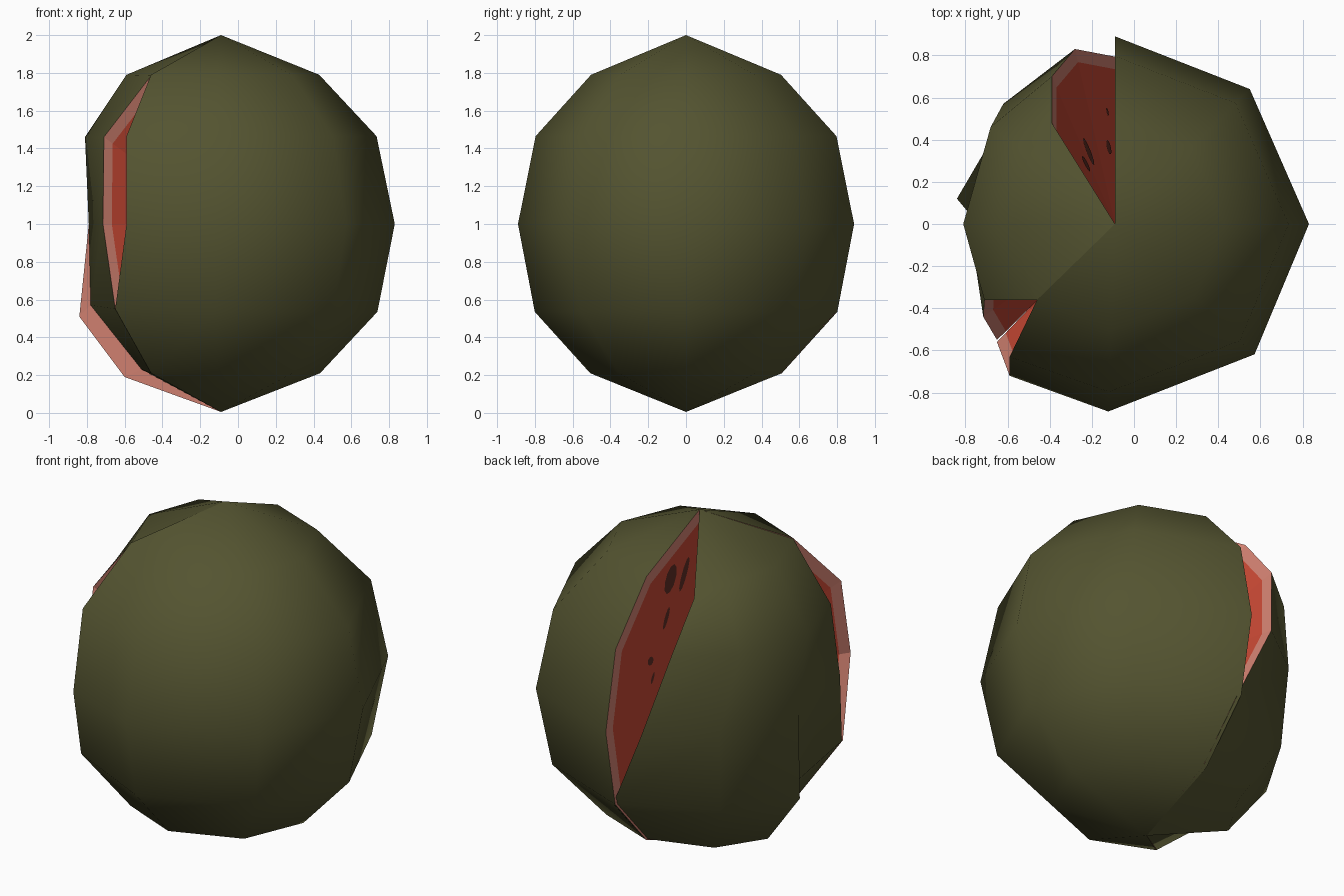
import bpy, bmesh, math
from mathutils import Vector

if "Cube" in bpy.data.objects:
    bpy.data.objects.remove(bpy.data.objects["Cube"])

def material(name, rgb):
    m = bpy.data.materials.new(name)
    m.diffuse_color = (*rgb, 1)
    m.use_nodes = True
    m.node_tree.nodes["Principled BSDF"].inputs["Base Color"].default_value = m.diffuse_color
    return m

MATS = [material("green skin", (0.088, 0.088, 0.03)),
        material("pink rind", (0.64, 0.22, 0.165)),
        material("red flesh", (0.58, 0.065, 0.034)),
        material("dark seed", (0.115, 0.028, 0.018))]

C = Vector((-0.09, 0, 1.0))           # heart of the fruit
TOP, BOTTOM = Vector((-0.09, 0, 2.0)), Vector((-0.09, 0, 0.005))
RINGS = [(0.565, 1.79), (0.895, 1.465), (1.0, 1.0), (0.9, 0.535), (0.57, 0.21)]


def meridian(deg):
    a = math.radians(deg)
    return [Vector((C.x + 0.92 * r * math.cos(a), 0.89 * r * math.sin(a), z)) for r, z in RINGS]


def column(*pts):
    return [Vector(p) for p in pts]


def melon_part(name, columns, cuts, rind_strip=None):
    """Skin through the columns; each cut closes one end with rind and flesh bands."""
    bm = bmesh.new()
    cache = {}

    def face(group, pts, mat, ref, smooth):
        vs = []
        for p in pts:
            k = (group,) + tuple(round(c, 4) for c in p)
            if k not in cache:
                cache[k] = bm.verts.new(p)
            if cache[k] not in vs:
                vs.append(cache[k])
        if len(vs) < 3:
            return
        f = bm.faces.new(vs)
        f.normal_update()
        if f.normal.dot(ref) < 0:
            f.normal_flip()
        f.material_index, f.smooth = mat, smooth

    cols = [[TOP] + c + [BOTTOM] for c in columns]
    for s, (a, b) in enumerate(zip(cols, cols[1:])):
        rind = s == rind_strip
        for i in range(len(a) - 1):
            quad = [a[i], a[i + 1], b[i + 1], b[i]]
            mid = sum(quad, Vector()) / 4
            face("rind" if rind else "skin", quad, int(rind), mid - C, not rind)
    for n, (idx, ref) in enumerate(cuts):
        col = cols[idx]
        for outer, inner, mat in ((1, 0.925, 1), (0.925, 0, 2)):
            for p, q in zip(col, col[1:]):
                pts = [C.lerp(p, outer), C.lerp(q, outer), C.lerp(q, inner), C.lerp(p, inner)]
                face(n, pts, mat, Vector(ref), False)
    me = bpy.data.meshes.new(name)
    bm.to_mesh(me)
    bm.free()
    for m in MATS:
        me.materials.append(m)
    bpy.context.collection.objects.link(bpy.data.objects.new(name, me))


def seed(name, pos, normal, along, length=0.05, width=0.02):
    """Thin oval plate lying on a cut face."""
    n = Vector(normal).normalized()
    u = Vector(along)
    u = (u - n * u.dot(n)).normalized()
    v = n.cross(u)
    pos = Vector(pos) + n * 0.004
    pts = [pos + u * length * math.cos(t * math.pi / 5) + v * width * math.sin(t * math.pi / 5)
           for t in range(10)]
    me = bpy.data.meshes.new(name)
    me.from_pydata(pts, [], [list(range(10))])
    me.materials.append(MATS[3])
    bpy.context.collection.objects.link(bpy.data.objects.new(name, me))


# Main fruit: most of the ball, ending in a slightly bent column at the front left
edge = column((-0.46, -0.36, 1.79), (-0.59, -0.63, 1.465), (-0.59, -0.72, 1.0),
              (-0.65, -0.56, 0.55), (-0.46, -0.36, 0.21))
body = [meridian(a) for a in (90, 46, 0, -44, -92)] + [edge]
melon_part("melon_body", body, [(0, (-1, 0, 0)), (-1, (-1, 1, 0))])

# Loose wedge sitting askew in the gap, front column to back column
back = column((-0.39, 0.48, 1.73), (-0.39, 0.70, 1.46), (-0.28, 0.83, 1.0),
              (-0.07, 0.79, 0.53), (-0.07, 0.50, 0.21))
front = column((-0.46, -0.36, 1.785), (-0.71, -0.36, 1.46), (-0.715, -0.44, 1.0),
               (-0.65, -0.55, 0.55), (-0.46, -0.355, 0.21))
side = column((-0.59, 0.0, 1.79), (-0.81, 0.0, 1.46), (-0.79, 0.06, 1.0),
              (-0.84, 0.12, 0.51), (-0.60, 0.08, 0.19))
step = side[:3] + column((-0.78, 0.10, 0.57), (-0.51, 0.06, 0.23))
rear = column((-0.49, 0.33, 1.78), (-0.68, 0.46, 1.46), (-0.62, 0.57, 1.0),
              (-0.60, 0.53, 0.52), (-0.44, 0.36, 0.20))
melon_part("melon_wedge", [front, step, side, rear, back],
           [(0, (0.5, -1, 0)), (-1, (1, 0.3, 0.2))], rind_strip=1)

# Seeds on the main cut: y, z, length, width
for i, (y, z, l, w) in enumerate([(0.28, 1.69, 0.085, 0.05), (0.15, 1.67, 0.1, 0.025),
                                  (0.32, 1.47, 0.065, 0.018), (0.47, 1.27, 0.025, 0.028),
                                  (0.45, 1.16, 0.035, 0.012)]):
    seed(f"body_seed_{i}", (-0.09, y, z), (-1, 0, 0), (0, 0.5, -1), l, w)

# Seeds on the back cut of the wedge: upper column point, weights, size
for i, (k, a, b, l, w) in enumerate([(1, 0.36, 0.11, 0.08, 0.03), (2, 0.2, 0.25, 0.035, 0.025),
                                     (2, 0.25, 0.41, 0.02, 0.012), (0, 0.2, 0.27, 0.06, 0.025)]):
    p, q = back[k] - C, back[k + 1] - C
    n = p.cross(q)
    seed(f"wedge_back_seed_{i}", C + p * a + q * b, n if n.x > 0 else -n, p, l, w)

# Seeds on the front cut of the wedge
p, q = front[0] - C, front[1] - C
n = p.cross(q)
for i, (a, b) in enumerate([(0.45, 0.35), (0.2, 0.55)]):
    seed(f"wedge_front_seed_{i}", C + p * a + q * b, n if n.y < 0 else -n, p, 0.06, 0.025)
